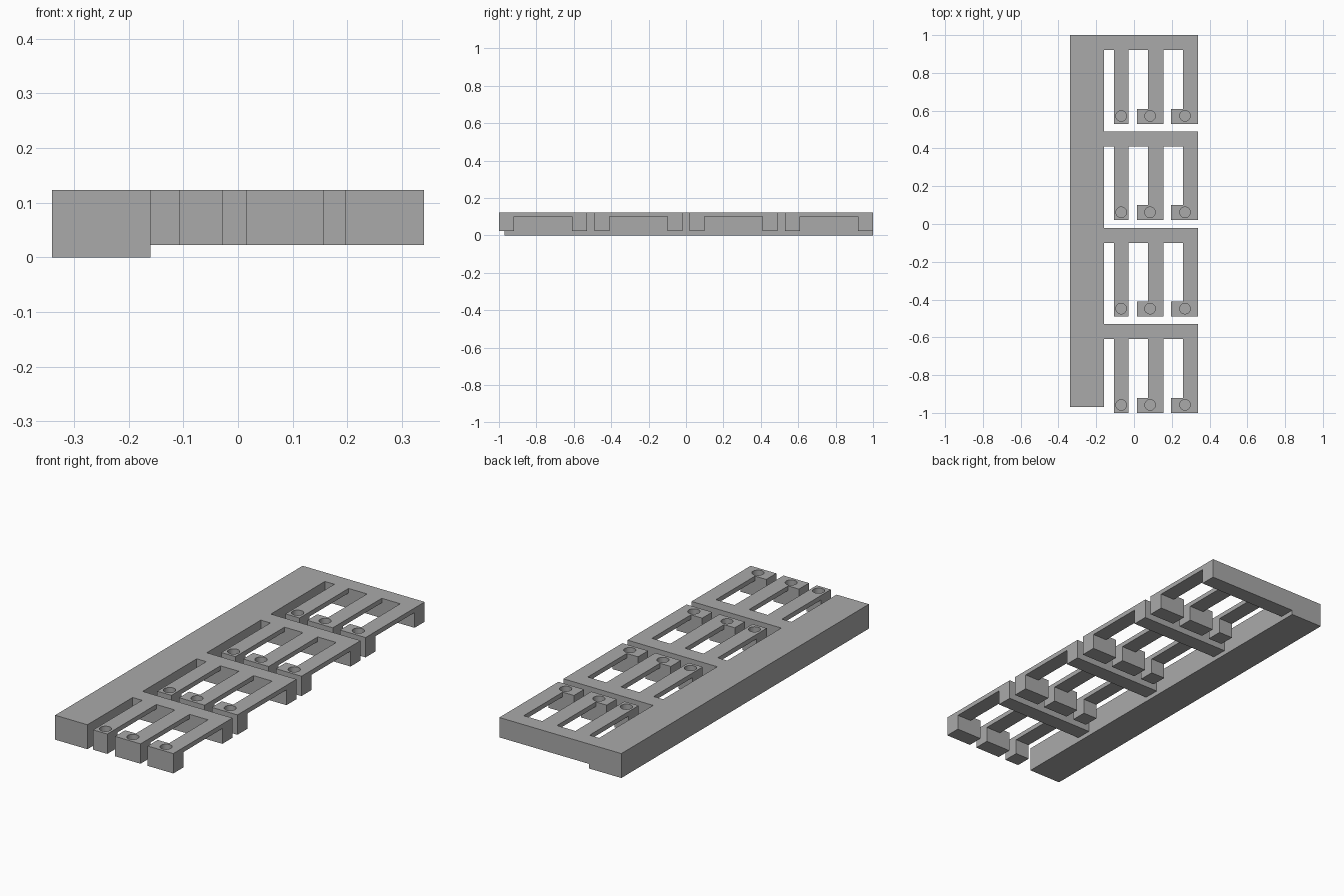
import bpy

default = bpy.data.objects.get("Cube")
if default:
    bpy.data.objects.remove(default, do_unlink=True)

grey = bpy.data.materials.new("plain grey")
grey.use_nodes = True
colour = (0.4, 0.4, 0.4, 1)
grey.diffuse_color = colour
grey.node_tree.nodes["Principled BSDF"].inputs["Base Color"].default_value = colour

TOP, FOOT, ARM = 0.123, 0.023, 0.1   # top, underside of feet, underside of arms
PITCH, ROWS = 0.51, 4
BAR, REACH = 0.08, 0.47              # crossbar depth, overall depth of a row


def box(name, x, y, z):
    """Box from (low, high) pairs on each axis."""
    bpy.ops.mesh.primitive_cube_add(
        size=1, location=[sum(p) / 2 for p in (x, y, z)])
    ob = bpy.context.object
    ob.name = name
    ob.scale = [p[1] - p[0] for p in (x, y, z)]
    bpy.ops.object.transform_apply(location=True, rotation=False, scale=True)
    ob.data.materials.append(grey)
    return ob


def drill(ob, x, y, radius=0.028, depth=0.03):
    """Blind round hole in the top of a part."""
    bpy.ops.mesh.primitive_cylinder_add(
        vertices=32, radius=radius, depth=2 * depth, location=(x, y, TOP))
    cutter = bpy.context.object
    cutter.hide_render = True
    cutter.data.materials.append(grey)
    mod = ob.modifiers.new("hole", 'BOOLEAN')
    mod.operation, mod.solver, mod.object = 'DIFFERENCE', 'EXACT', cutter
    bpy.context.view_layer.objects.active = ob
    bpy.ops.object.modifier_apply(modifier=mod.name)
    bpy.data.objects.remove(cutter, do_unlink=True)


def repeat(ob):
    """Repeat a part once for every row."""
    mod = ob.modifiers.new("rows", 'ARRAY')
    mod.count = ROWS
    mod.use_relative_offset = False
    mod.use_constant_offset = True
    mod.constant_offset_displace = (0, -PITCH, 0)


# Long side rail
box("side_rail", (-0.34, -0.16), (-0.97, 1), (0, TOP))

# Crossbars
repeat(box("crossbar", (-0.16, 0.34), (1 - BAR, 1), (FOOT, TOP)))

# Fingers: thin arm ending in a thick drilled foot
front, heel = 1 - REACH, 1 - REACH + BAR
fingers = {
    "inner": (-0.107, -0.107, -0.028, -0.068),
    "middle": (0.015, 0.075, 0.157, 0.085),
    "outer": (0.197, 0.26, 0.34, 0.27),
}
for name, (foot_x, arm_x, end_x, hole_x) in fingers.items():
    repeat(box(name + "_arm", (arm_x, end_x), (heel, 1 - BAR), (ARM, TOP)))
    foot = box(name + "_foot", (foot_x, end_x), (front, heel), (FOOT, TOP))
    drill(foot, hole_x, front + 0.042)
    repeat(foot)
